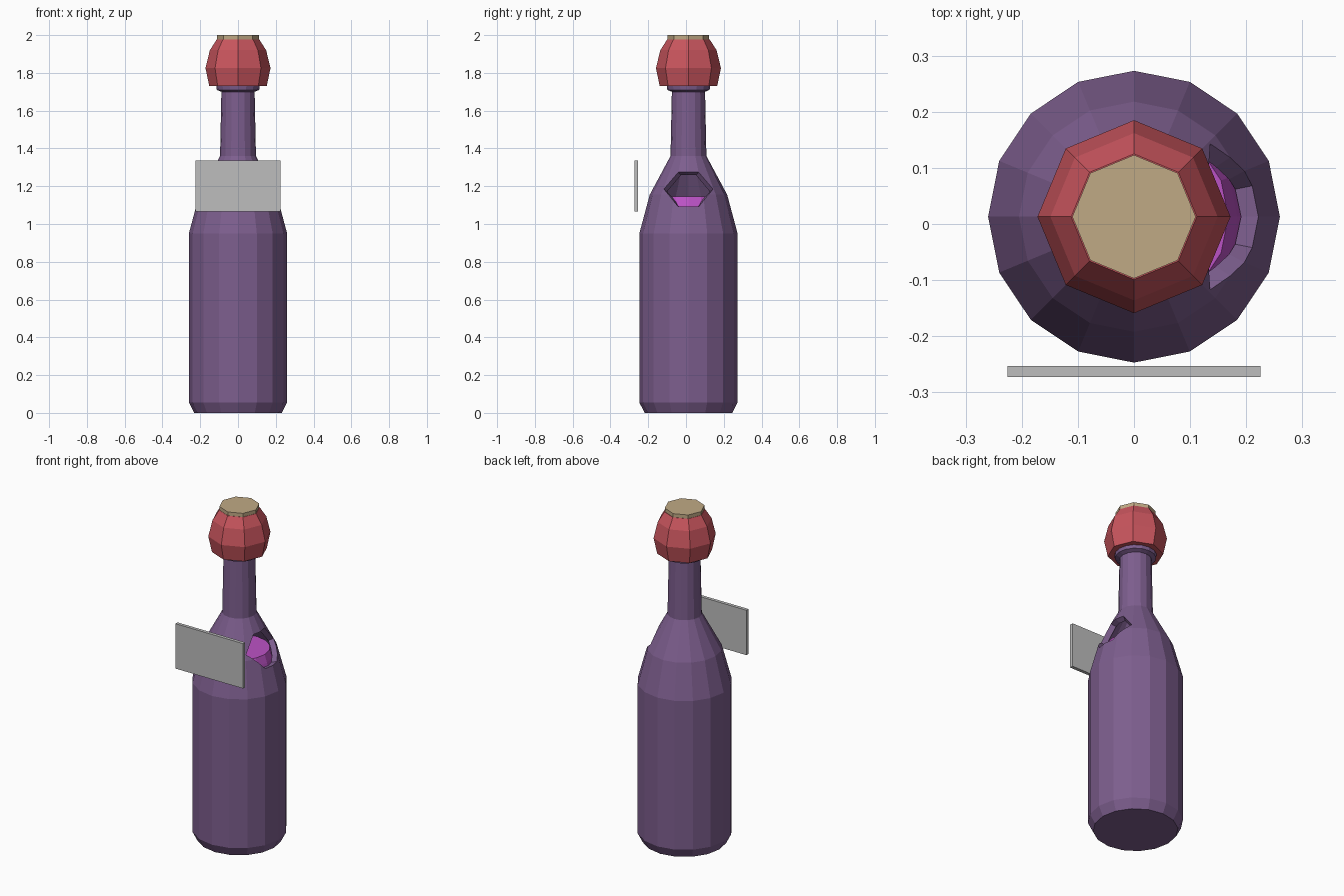
import bpy, bmesh, math
from mathutils import Vector

if "Cube" in bpy.data.objects:
    bpy.data.objects.remove(bpy.data.objects["Cube"])

CY = 0.013  # bottle axis sits slightly behind the centre


def material(name, rgb):
    m = bpy.data.materials.new(name)
    m.diffuse_color = (*rgb, 1)
    m.use_nodes = True
    m.node_tree.nodes["Principled BSDF"].inputs["Base Color"].default_value = m.diffuse_color
    return m


purple = material("purple_glass", (0.205, 0.112, 0.27))
red = material("red_foil", (0.58, 0.09, 0.11))
tan = material("tan_cork", (0.53, 0.40, 0.235))
magenta = material("magenta_liquid", (0.50, 0.085, 0.56))
grey = material("grey_label", (0.51, 0.51, 0.51))


def lathe(profile, sides):
    """Closed turned solid from (radius, height) pairs."""
    bm = bmesh.new()
    rings = []
    for r, z in profile:
        rings.append([bm.verts.new((r * math.cos(2 * math.pi * i / sides),
                                    CY + r * math.sin(2 * math.pi * i / sides), z))
                      for i in range(sides)])
    for a, b in zip(rings, rings[1:]):
        for i in range(sides):
            j = (i + 1) % sides
            bm.faces.new((a[i], a[j], b[j], b[i]))
    bm.faces.new(rings[0][::-1])
    bm.faces.new(rings[-1])
    return bm


def finish(bm, name, mat):
    bmesh.ops.recalc_face_normals(bm, faces=bm.faces)
    me = bpy.data.meshes.new(name)
    bm.to_mesh(me)
    bm.free()
    me.materials.append(mat)
    ob = bpy.data.objects.new(name, me)
    bpy.context.collection.objects.link(ob)
    return ob


# Bottle skin
bm = lathe([(0.232, 0), (0.26, 0.055), (0.26, 0.95), (0.205, 1.155), (0.095, 1.36),
            (0.088, 1.70), (0.112, 1.71), (0.115, 1.73), (0.09, 1.745)], 16)

# Six-sided hole broken through the right shoulder
hexagon = [Vector((0, CY + y, z)) for y, z in
           [(-0.055, 1.093), (0.055, 1.093), (0.13, 1.185),
            (0.053, 1.275), (-0.053, 1.275), (-0.13, 1.185)]]
planes = []
for p, q in zip(hexagon, hexagon[1:] + hexagon[:1]):
    d = q - p
    planes.append((p, Vector((0, d.z, -d.y)).normalized()))


def on_shoulder(f):
    c = f.calc_center_median()
    return c.x > 0.03 and 0.95 < c.z < 1.36


for co, no in planes:
    faces = [f for f in bm.faces if on_shoulder(f)]
    geom = set(faces)
    for f in faces:
        geom.update(f.edges)
        geom.update(f.verts)
    bmesh.ops.bisect_plane(bm, geom=list(geom), dist=1e-5, plane_co=co, plane_no=no)
hole = [f for f in bm.faces if on_shoulder(f) and
        all((f.calc_center_median() - co).dot(no) < 0 for co, no in planes)]
bmesh.ops.delete(bm, geom=hole, context='FACES')
# Clear leftover cut lines on flat facets
bmesh.ops.dissolve_limit(bm, angle_limit=math.radians(0.5), verts=bm.verts, edges=bm.edges)
bottle = finish(bm, "bottle", purple)
wall = bottle.modifiers.new("wall", 'SOLIDIFY')
wall.thickness = 0.032
wall.offset = -1

# Liquid filling the body up to the hole
finish(lathe([(0.19, 0.04), (0.222, 0.075), (0.222, 0.95), (0.184, 1.10),
              (0.168, 1.145)], 16), "liquid", magenta)

# Foil cap and cork
finish(lathe([(0.152, 1.73), (0.172, 1.825), (0.149, 1.92), (0.112, 1.978)], 8),
       "foil_cap", red)
finish(lathe([(0.11, 1.90), (0.11, 2.0)], 8), "cork", tan)

# Label plate floating in front
bm = bmesh.new()
bmesh.ops.create_cube(bm, size=1)
bmesh.ops.scale(bm, vec=(0.45, 0.02, 0.27), verts=bm.verts)
bmesh.ops.translate(bm, vec=(0, -0.263, 1.20), verts=bm.verts)
finish(bm, "label_plate", grey)
